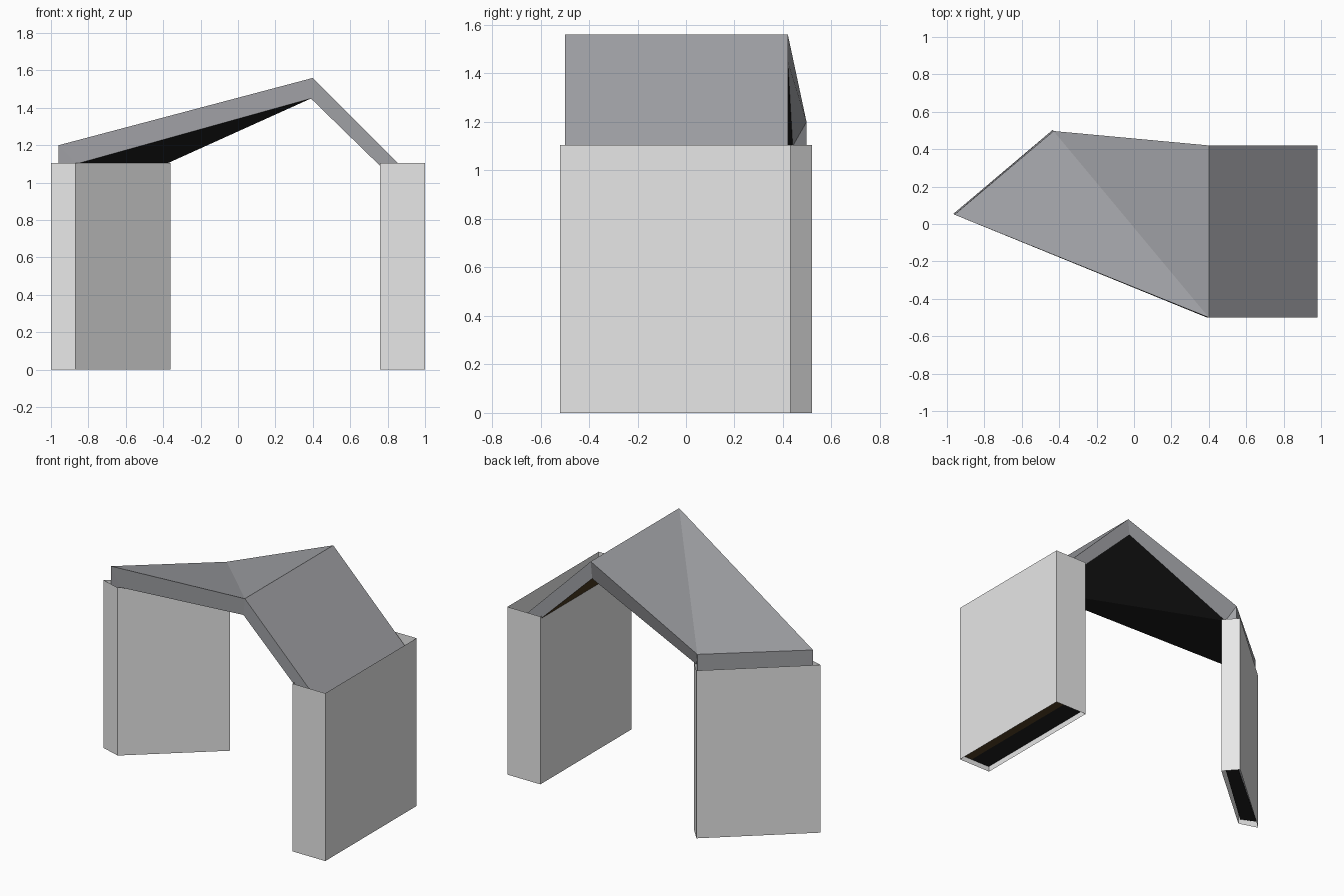
import bpy
import bmesh

cube = bpy.data.objects.get("Cube")
if cube:
    bpy.data.objects.remove(cube, do_unlink=True)


def material(name, rgb):
    mat = bpy.data.materials.new(name)
    mat.use_nodes = True
    mat.diffuse_color = (*rgb, 1)
    mat.node_tree.nodes["Principled BSDF"].inputs["Base Color"].default_value = (*rgb, 1)
    return mat


LIGHT = material("light grey cladding", (0.8, 0.8, 0.8))
GREY = material("slate grey roof", (0.35, 0.355, 0.375))
BLACK = material("black lining", (0.014, 0.014, 0.014))
BROWN = material("brown lining", (0.085, 0.05, 0.018))


def add_object(name, bm, mats):
    mesh = bpy.data.meshes.new(name)
    bm.to_mesh(mesh)
    bm.free()
    for mat in mats:
        mesh.materials.append(mat)
    obj = bpy.data.objects.new(name, mesh)
    bpy.context.collection.objects.link(obj)
    return obj


# Wall cladding: open sleeves of thin sheet, no top or bottom
def sleeve(name, plan, height):
    bm = bmesh.new()
    low = [bm.verts.new((x, y, 0)) for x, y in plan]
    high = [bm.verts.new((x, y, height)) for x, y in plan]
    for i in range(len(plan)):
        j = (i + 1) % len(plan)
        bm.faces.new((low[i], low[j], high[j], high[i]))
    bmesh.ops.recalc_face_normals(bm, faces=bm.faces)
    return add_object(name, bm, [LIGHT])


TOP = 1.105
sleeve("straight_wall", [(0.76, -0.52), (1, -0.52), (1, 0.43), (0.76, 0.43)], TOP)
sleeve("angled_wall", [(-1, 0.03), (-0.87, -0.01), (-0.36, 0.43), (-0.44, 0.52)], TOP)

# Roof and its legs: one folded slab, as (front xy, back xy, height, material of next strip)
FRONT, BACK, FOOT = -0.5, 0.42, 0.02


def straight(x, z, mat):
    return (x, FRONT), (x, BACK), z, mat


g, k, b = 0, 1, 2
section = [
    ((-0.965, 0.055), (-0.435, 0.503), FOOT, g),
    ((-0.96, 0.05), (-0.43, 0.497), 1.2, g),
    straight(0.4, 1.56, g),
    straight(0.98, 0.98, g),
    straight(0.98, FOOT, b),
    straight(0.92, FOOT, k),
    straight(0.78, FOOT, b),
    straight(0.78, 1.07, b),
    straight(0.39, 1.45, k),
    ((-0.865, 0.012), (-0.385, 0.44), 1.1, k),
    ((-0.865, 0.012), (-0.385, 0.44), FOOT, k),
]
bm = bmesh.new()
front = [bm.verts.new((*f, z)) for f, _, z, _ in section]
back = [bm.verts.new((*r, z)) for _, r, z, _ in section]
for i, (_, _, _, mat) in enumerate(section):
    j = (i + 1) % len(section)
    # The twisted slope folds along the same diagonal above and below
    if i < 3:
        tris = [(front[i], front[j], back[i]), (front[j], back[j], back[i])]
    else:
        tris = [(front[i], front[j], back[j]), (front[i], back[j], back[i])]
    for tri in tris:
        bm.faces.new(tri).material_index = mat
# Front and back edges of the slab
for cap in [(0, 1, 9, 10), (1, 2, 8, 9), (2, 3, 7, 8), (3, 4, 5, 6, 7)]:
    for side in (front, back):
        bm.faces.new([side[n] for n in cap])
bmesh.ops.recalc_face_normals(bm, faces=bm.faces)
add_object("folded_roof", bm, [GREY, BLACK, BROWN])
